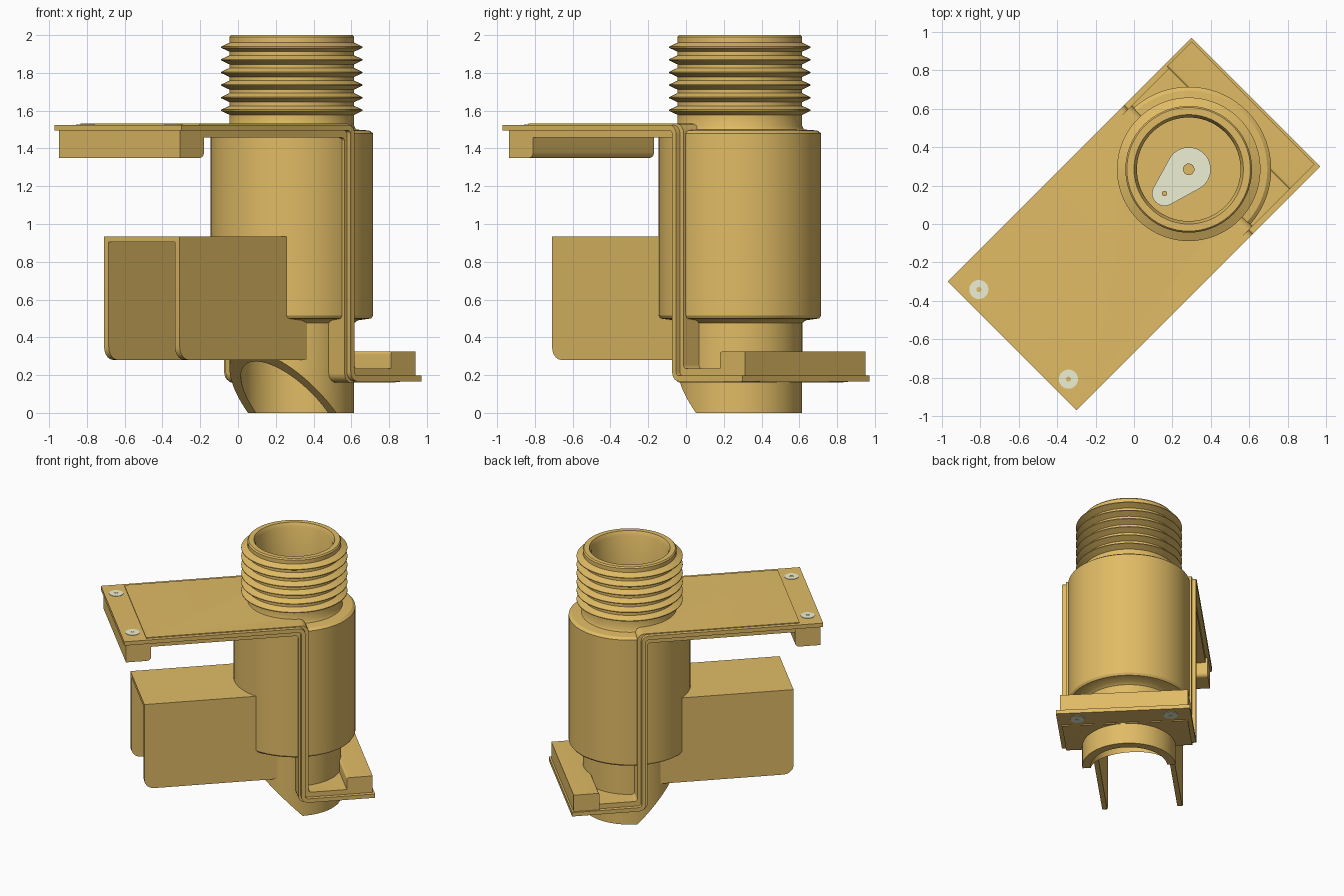
import bpy, bmesh, math
from mathutils import Vector

if "Cube" in bpy.data.objects:
    bpy.data.objects.remove(bpy.data.objects["Cube"])

AX = 0.403              # body axis along the arm; everything is turned 45 degrees at the end
TURN = math.radians(45)


def material(name, color):
    m = bpy.data.materials.new(name)
    m.diffuse_color = color
    m.use_nodes = True
    m.node_tree.nodes["Principled BSDF"].inputs["Base Color"].default_value = m.diffuse_color
    return m


GOLD = material("ochre", (0.75, 0.5, 0.13, 1))
PALE = material("pale", (0.85, 0.87, 0.66, 1))


def finish(name, bm, mat=GOLD):
    bmesh.ops.recalc_face_normals(bm, faces=bm.faces)
    me = bpy.data.meshes.new(name)
    bm.to_mesh(me)
    bm.free()
    me.materials.append(mat)
    ob = bpy.data.objects.new(name, me)
    bpy.context.collection.objects.link(ob)
    ob.rotation_euler.z = TURN
    return ob


def rounded(points, steps=5):
    # polygon of (x, z[, radius]) with rounded corners
    out = []
    n = len(points)
    for i, p in enumerate(points):
        c = Vector(p[:2])
        r = p[2] if len(p) > 2 else 0
        if not r:
            out.append(c)
            continue
        a = c + (Vector(points[i - 1][:2]) - c).normalized() * r
        b = c + (Vector(points[(i + 1) % n][:2]) - c).normalized() * r
        o = a + b - c
        for k in range(steps + 1):
            t = math.pi / 2 * k / steps
            out.append(o + (a - o) * math.cos(t) + (b - o) * math.sin(t))
    return out


def prism(name, points, v0, v1, mat=GOLD):
    bm = bmesh.new()
    f = bm.faces.new([bm.verts.new((p.x, v0, p.y)) for p in rounded(points)])
    ext = bmesh.ops.extrude_face_region(bm, geom=[f])["geom"]
    bmesh.ops.translate(bm, verts=[g for g in ext if isinstance(g, bmesh.types.BMVert)],
                        vec=(0, v1 - v0, 0))
    return finish(name, bm, mat)


def lathe(name, profile, center, mat=GOLD, n=72):
    bm = bmesh.new()
    vs = [bm.verts.new((r, 0, z)) for r, z in profile]
    es = [bm.edges.new(vs[i:i + 2]) for i in range(len(vs) - 1)]
    bmesh.ops.spin(bm, geom=vs + es, cent=(0, 0, 0), axis=(0, 0, 1),
                   angle=math.tau, steps=n, use_merge=True)
    bmesh.ops.remove_doubles(bm, verts=bm.verts, dist=1e-5)
    bmesh.ops.translate(bm, verts=bm.verts, vec=(*center, 0))
    return finish(name, bm, mat)


def cut(ob, cutter):
    m = ob.modifiers.new("cut", 'BOOLEAN')
    m.operation = 'DIFFERENCE'
    m.solver = 'EXACT'
    m.object = cutter
    cutter.hide_render = True
    cutter.hide_viewport = True
    cutter.display_type = 'WIRE'


def z_strip(name, e, c, h, zt, zb, width):
    # z-shaped folded sheet
    ri, ro = 0.02, 0.05
    return prism(name, [(-e, zt + h), (c + h, zt + h, ro), (c + h, zb + h, ri), (e, zb + h),
                        (e, zb - h), (c - h, zb - h, ro), (c - h, zt - h, ri), (-e, zt - h)],
                 -width, width)


# body: threaded neck, barrel and outlet in one turned profile
prof = [(0, 1.54), (0.27, 1.54), (0.27, 1.97), (0.285, 2.0), (0.322, 2.0), (0.33, 1.99)]
for i in range(6):
    z = 1.936 - i * 0.0668
    prof += [(0.33, z + 0.024), (0.374, z + 0.003), (0.374, z - 0.003), (0.33, z - 0.024)]
prof += [(0.33, 1.52), (0.34, 1.5), (0.41, 1.495), (0.43, 1.48), (0.43, 0.515), (0.42, 0.5),
         (0.35, 0.49), (0.33, 0.475), (0.33, 0), (0.27, 0), (0.27, 0.5), (0, 0.5)]
body = lathe("valve_body", prof, (AX, 0))
slant = prism("slant_cutter", [(0.425, -0.02), (-0.3, 0.705), (-0.3, -0.02)], -0.6, 0.6)
cut(body, slant)

# folded bracket: thick inner sheet and wider thin sheet
inner_sheet = z_strip("bracket_inner_sheet", 0.735, 0.39, 0.037, 1.494, 0.197, 0.445)
wide_sheet = z_strip("bracket_wide_sheet", 0.898, 0.385, 0.015, 1.51, 0.182, 0.474)
bore = lathe("bore_cutter", [(0, -0.1), (0.3, -0.1), (0.3, 2.1), (0, 2.1)], (AX, 0))
for s in (inner_sheet, wide_sheet):
    cut(s, bore)

# end blocks under the upper arm and above the lower arm
prism("upper_end_block", [(-0.88, 1.5), (-0.88, 1.35), (-0.70, 1.35, 0.03), (-0.70, 1.5)],
      -0.445, 0.46)
prism("lower_end_block", [(0.885, 0.19), (0.885, 0.325), (0.70, 0.325, 0.015), (0.70, 0.19)],
      -0.445, 0.46)

# hood: two side walls and a roof, open at the end and below
for side, v in (("left", 0.2655), ("right", -0.2655)):
    prism("hood_wall_" + side, [(-0.72, 0.28, 0.07), (0.25, 0.28), (0.25, 0.935), (-0.72, 0.935)],
          v - 0.0175, v + 0.0175)
prism("hood_roof", [(-0.72, 0.905), (0.1, 0.905), (0.1, 0.935), (-0.72, 0.935)], -0.25, 0.25)

# screws in both arm ends, with a small socket in each head
for v in (0.33, -0.33):
    lathe("upper_screw", [(0, 1.515), (0.013, 1.515), (0.013, 1.528), (0.05, 1.528),
                          (0.05, 1.515)], (-0.813, v), PALE, 24)
    lathe("lower_screw", [(0, 0.177), (0.013, 0.177), (0.013, 0.164), (0.05, 0.164),
                          (0.05, 0.177)], (0.813, v), PALE, 24)

# pale drop-shaped lever on the neck floor, with two pins
bm = bmesh.new()
for u, r in ((AX, 0.115), (0.225, 0.065)):
    for k in range(40):
        a = math.tau * k / 40
        for z in (1.538, 1.56):
            bm.verts.new((u + r * math.cos(a), r * math.sin(a), z))
hull = bmesh.ops.convex_hull(bm, input=bm.verts)
bmesh.ops.delete(bm, geom=list({g for g in hull["geom_interior"]
                                if isinstance(g, bmesh.types.BMVert)}), context='VERTS')
finish("drop_lever", bm, PALE)
for name, u, r in (("lever_pivot", AX, 0.03), ("lever_pin", 0.225, 0.014)):
    lathe(name, [(0, 1.57), (r, 1.57), (r, 1.55), (0, 1.55)], (u, 0), GOLD, 24)

# smooth shading with sharp edges kept
bpy.ops.object.select_all(action='DESELECT')
for ob in bpy.context.collection.objects:
    if not ob.hide_render:
        ob.select_set(True)
        bpy.context.view_layer.objects.active = ob
bpy.ops.object.shade_smooth_by_angle(angle=math.radians(30))
